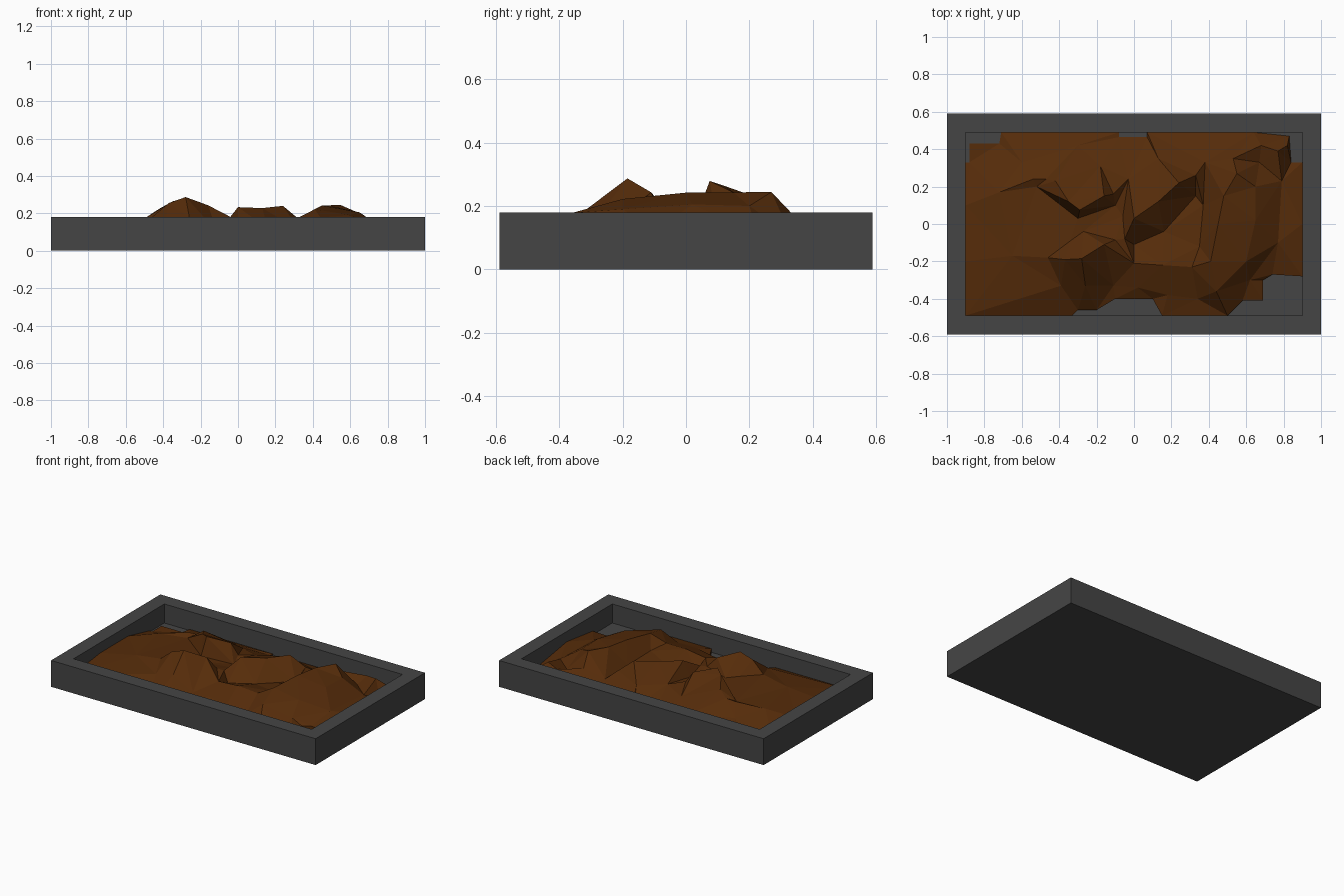
import bpy, bmesh
from mathutils import Vector
from mathutils.geometry import delaunay_2d_cdt

if "Cube" in bpy.data.objects:
    bpy.data.objects.remove(bpy.data.objects["Cube"])

FLOOR = 0.05


def material(name, color):
    m = bpy.data.materials.new(name)
    m.diffuse_color = (*color, 1)
    m.use_nodes = True
    m.node_tree.nodes["Principled BSDF"].inputs["Base Color"].default_value = m.diffuse_color
    return m


def add_object(name, bm, mat):
    mesh = bpy.data.meshes.new(name)
    bm.to_mesh(mesh)
    bm.free()
    mesh.materials.append(mat)
    obj = bpy.data.objects.new(name, mesh)
    bpy.context.collection.objects.link(obj)
    return obj


# Tray: a box whose top is inset and pushed down
bm = bmesh.new()
bmesh.ops.create_cube(bm, size=1)
for v in bm.verts:
    v.co = (v.co.x * 2, v.co.y * 1.18, (v.co.z + 0.5) * 0.18)
top = max(bm.faces, key=lambda f: f.calc_center_median().z)
bmesh.ops.inset_region(bm, faces=[top], thickness=0.1, use_even_offset=True)
inner = bmesh.ops.extrude_face_region(bm, geom=[top])["geom"]
bmesh.ops.translate(bm, verts=[v for v in inner if isinstance(v, bmesh.types.BMVert)],
                    vec=(0, 0, FLOOR - 0.18))
if top.is_valid:
    bmesh.ops.delete(bm, geom=[top], context='FACES_ONLY')
bmesh.ops.recalc_face_normals(bm, faces=bm.faces)
add_object("tray", bm, material("tray_grey", (0.06, 0.06, 0.06)))

# Ragged outline of the soil where it meets the tray floor and walls
outline = [(-.9, -.49), (-.33, -.49), (-.3, -.46), (-.2, -.46), (-.1, -.4), (.1, -.4),
           (.15, -.49), (.5, -.49), (.58, -.41), (.69, -.41), (.69, -.3), (.74, -.27), (.9, -.28),
           (.9, 0), (.9, .33), (.84, .33), (.83, .47), (.64, .49), (.07, .49), (.07, .465),
           (-.08, .465), (-.08, .49), (-.71, .49), (-.72, .43), (-.88, .43), (-.88, .33),
           (-.9, .33), (-.9, .1), (-.9, -.2)]


def edge_height(x, y):
    """The soil stays high against the end walls and thins out elsewhere."""
    if abs(x) > 0.89 and -0.25 < y < 0.25:
        return 0.11
    return 0.058 if y > 0.3 else 0.075


# Crest lines of the heaps
crests = [
    [(-.46, -.18, .18), (-.37, -.19, .255), (-.28, -.185, .287), (-.16, -.11, .243), (-.1, -.085, .175)],
    [(-.54, .24, .178), (-.47, .24, .182), (-.42, .23, .225), (-.35, .12, .264), (-.29, .075, .279),
     (-.16, .15, .243), (-.11, .16, .17)],
    [(-.05, -.08, .17), (.0, .03, .233), (.13, .12, .228), (.24, .22, .24), (.33, .26, .165)],
    [(.44, -.36, .178), (.41, -.2, .222), (.45, 0, .242), (.48, .15, .243), (.55, .27, .244), (.53, .35, .16)],
    [(.6, -.2, .19), (.65, .02, .205), (.65, .2, .2)],
    [(.0, -.21, .16), (.15, -.22, .175), (.31, -.23, .17)],
    [(.68, .42, .14), (.77, .39, .155), (.82, .42, .12)],
]
# Dips and feet between the heaps
dips = [
    [(-.52, .2, .16), (-.3, .03, .16), (-.1, .1, .13)],
    [(-.06, .04, .14), (-.03, .24, .16), (.13, .35, .15)],
    [(-.34, -.09, .17), (-.27, -.04, .16)],
    [(-.39, -.33, .15), (-.26, -.33, .178), (-.11, -.33, .1)],
    [(.0, -.11, .11), (.16, -.04, .12), (.33, .15, .11)],
    [(.38, .33, .12), (.37, .1, .13), (.35, -.12, .15)],
    [(.02, -.34, .11), (.18, -.38, .11), (.34, -.4, .1)],
    [(.62, -.3, .11), (.77, -.1, .12), (.79, .23, .11), (.67, .33, .11)],
    [(-.3, .42, .09), (-.18, .31, .14)],
    [(-.65, -.17, .15), (-.72, .17, .15), (-.6, .33, .115)],
]

# Soil: triangulate the heaps inside the outline, then drop a skirt to the floor
points = [(x, y, edge_height(x, y)) for x, y in outline]
edges = []
for line in crests + dips:
    edges += [(len(points) + i, len(points) + i + 1) for i in range(len(line) - 1)]
    points += line
flat, _, faces, origins, _, _ = delaunay_2d_cdt(
    [Vector(p[:2]) for p in points], edges, [list(range(len(outline)))], 1, 1e-5)
bm = bmesh.new()
verts = [bm.verts.new((p.x, p.y, points[o[0]][2] if o else .14)) for p, o in zip(flat, origins)]
for f in faces:
    bm.faces.new([verts[i] for i in f])
skirt = bmesh.ops.extrude_edge_only(bm, edges=[e for e in bm.edges if e.is_boundary])["geom"]
for v in skirt:
    if isinstance(v, bmesh.types.BMVert):
        v.co.z = FLOOR
bmesh.ops.recalc_face_normals(bm, faces=bm.faces)
if sum(f.normal.z for f in bm.faces) < 0:
    bmesh.ops.reverse_faces(bm, faces=bm.faces)
add_object("soil", bm, material("soil_brown", (0.092, 0.025, 0.003)))
